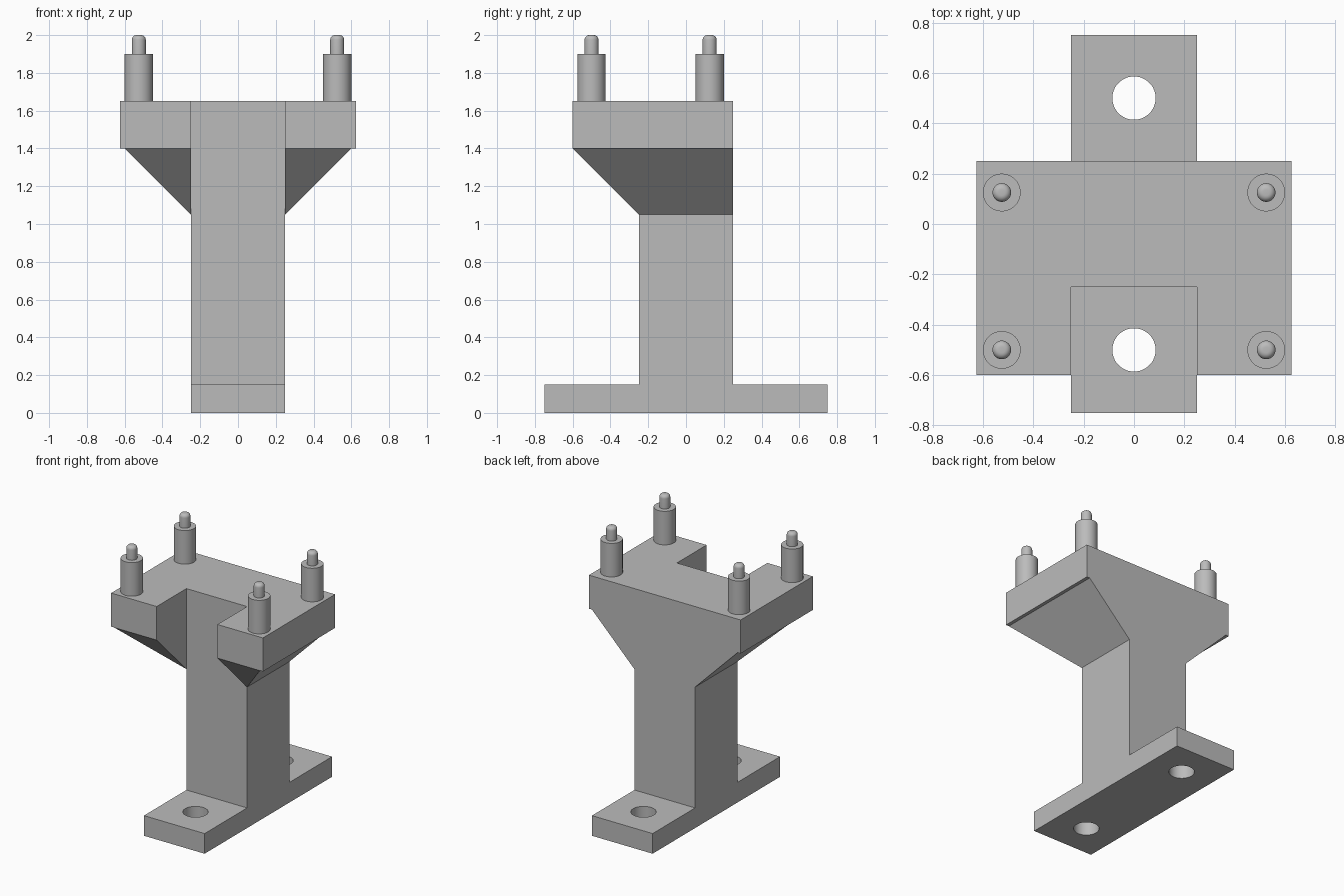
import bpy, bmesh
from math import radians, sin, cos, pi

if "Cube" in bpy.data.objects:
    bpy.data.objects.remove(bpy.data.objects["Cube"], do_unlink=True)

grey = bpy.data.materials.new("plain grey")
grey.use_nodes = True
colour = (0.5, 0.5, 0.5, 1)
grey.diffuse_color = colour
grey.node_tree.nodes["Principled BSDF"].inputs["Base Color"].default_value = colour


def finish(name, bm):
    bmesh.ops.recalc_face_normals(bm, faces=bm.faces)
    mesh = bpy.data.meshes.new(name)
    bm.to_mesh(mesh)
    bm.free()
    mesh.materials.append(grey)
    obj = bpy.data.objects.new(name, mesh)
    bpy.context.collection.objects.link(obj)
    return obj


def prism(name, points, offset):
    """Extrude a flat outline by an offset vector."""
    bm = bmesh.new()
    face = bm.faces.new([bm.verts.new(p) for p in points])
    out = bmesh.ops.extrude_face_region(bm, geom=[face])["geom"]
    bmesh.ops.translate(bm, vec=offset, verts=[v for v in out if isinstance(v, bmesh.types.BMVert)])
    return finish(name, bm)


def hull(name, points):
    bm = bmesh.new()
    bmesh.ops.convex_hull(bm, input=[bm.verts.new(p) for p in points])
    bmesh.ops.dissolve_limit(bm, angle_limit=radians(1), verts=bm.verts, edges=bm.edges)
    return finish(name, bm)


def smooth(obj):
    bpy.ops.object.select_all(action="DESELECT")
    obj.select_set(True)
    bpy.context.view_layer.objects.active = obj
    bpy.ops.object.shade_smooth_by_angle(angle=radians(35))


W, FOOT, REACH = 0.25, 0.15, 0.6     # half column, foot height, front overhang
LOW, SHELF, TOP = 1.05, 1.4, 1.65    # gusset foot, table underside, table top

# Foot and column: one inverted T profile
right_half = [(0.75, 0), (0.75, FOOT), (W, FOOT), (W, TOP)]
outline = right_half + [(-y, z) for y, z in reversed(right_half)]
body = prism("stand_body", [(-W, y, z) for y, z in outline], (2 * W, 0, 0))

# Table: U shaped plate open at the front
arm = [(0.625, W), (0.625, -REACH), (W, -REACH), (W, -W)]
outline = arm + [(-x, y) for x, y in reversed(arm)]
parts = [(prism("table", [(x, y, SHELF) for x, y in outline], (0, 0, TOP - SHELF)), "UNION")]

# Sloping gussets under each arm
for s in (-1, 1):
    parts.append((hull("gusset", [
        (s * W, -W, LOW), (s * W, W, LOW), (s * W, W, SHELF), (s * W, -REACH, SHELF),
        (s * REACH, -REACH, SHELF), (s * REACH, W, SHELF)]), "UNION"))

# Bolt holes through the foot
for y in (-0.5, 0.5):
    bm = bmesh.new()
    bmesh.ops.create_cone(bm, cap_ends=True, segments=48, radius1=0.086, radius2=0.086, depth=0.5)
    bmesh.ops.translate(bm, vec=(0, y, 0.05), verts=bm.verts)
    parts.append((finish("bolt_hole", bm), "DIFFERENCE"))

# Merge into one solid and drop the helpers
for part, operation in parts:
    mod = body.modifiers.new(part.name, "BOOLEAN")
    mod.object, mod.operation, mod.solver = part, operation, "EXACT"
merged = bpy.data.meshes.new_from_object(body.evaluated_get(bpy.context.evaluated_depsgraph_get()))
body.modifiers.clear()
body.data = merged
for part, _ in parts:
    bpy.data.objects.remove(part, do_unlink=True)
bm = bmesh.new()
bm.from_mesh(merged)
bmesh.ops.remove_doubles(bm, verts=bm.verts, dist=0.0005)
bmesh.ops.dissolve_limit(bm, angle_limit=radians(1), verts=bm.verts, edges=bm.edges)
bm.to_mesh(merged)
bm.free()
smooth(body)

# Locating pins: shouldered posts with rounded tips
R, TIP, ROUND = 0.075, 0.037, 0.025
profile = [(0, TOP), (R, TOP), (R, 1.9), (TIP, 1.9)]
for i in range(7):
    a = i / 6 * pi / 2
    profile.append((TIP - ROUND + ROUND * cos(a), 2 - ROUND + ROUND * sin(a)))
profile.append((0, 2))
for side, x in (("right", -0.525), ("left", 0.525)):
    for end, y in (("front", -0.5), ("back", 0.125)):
        bm = bmesh.new()
        verts = [bm.verts.new((r, 0, z)) for r, z in profile]
        edges = [bm.edges.new(pair) for pair in zip(verts, verts[1:])]
        bmesh.ops.spin(bm, geom=verts + edges, cent=(0, 0, 0), axis=(0, 0, 1),
                       angle=2 * pi, steps=40)
        bmesh.ops.remove_doubles(bm, verts=bm.verts, dist=0.0001)
        pin = finish(f"{end}_{side}_pin", bm)
        pin.location = (x, y, 0)
        smooth(pin)
